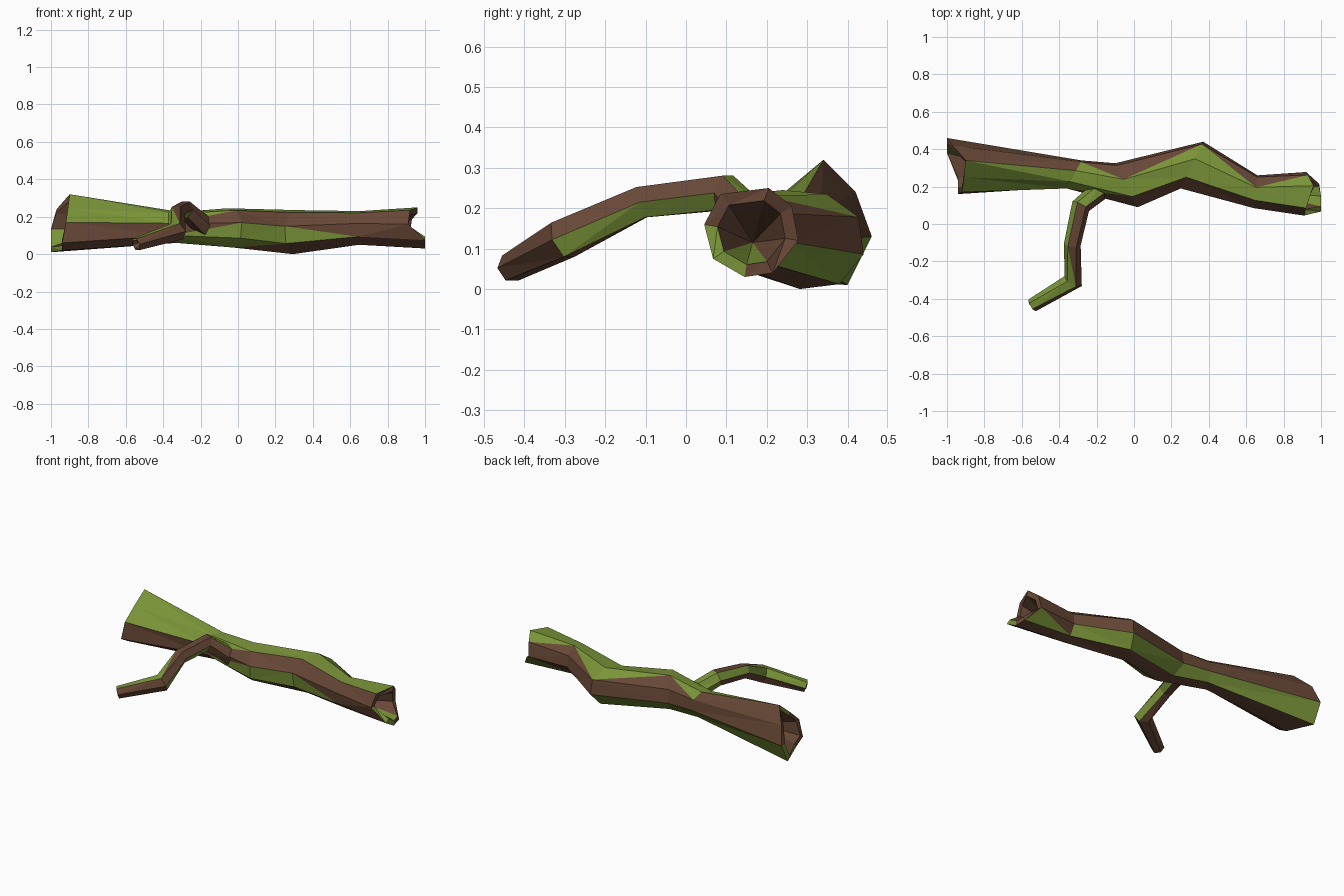
import bpy, bmesh
from math import sin, cos, pi, radians
from mathutils import Vector

if "Cube" in bpy.data.objects:
    bpy.data.objects.remove(bpy.data.objects["Cube"], do_unlink=True)


def material(name, colour):
    mat = bpy.data.materials.new(name)
    mat.use_nodes = True
    mat.diffuse_color = colour
    bsdf = mat.node_tree.nodes["Principled BSDF"]
    bsdf.inputs["Base Color"].default_value = colour
    bsdf.inputs["Roughness"].default_value = 0.9
    return mat


BARK = material("brown bark", (0.135, 0.063, 0.037, 1))
MOSS = material("green moss", (0.195, 0.296, 0.04, 1))


def add_face(bm, verts, mossy):
    bm.faces.new(verts).material_index = int(mossy)


def bridge(bm, a, b, pattern):
    """Join two rings, one letter per side: M moss, b bark, and
    p, P, q, Q for a side split diagonally with one half mossy."""
    n = len(a)
    for i, letter in enumerate(pattern):
        j = (i + 1) % n
        if letter in "Mb":
            add_face(bm, (a[i], a[j], b[j], b[i]), letter == "M")
        elif letter in "pP":
            add_face(bm, (a[i], a[j], b[j]), letter == "p")
            add_face(bm, (a[i], b[j], b[i]), letter == "P")
        else:
            add_face(bm, (a[j], b[j], b[i]), letter == "q")
            add_face(bm, (a[j], b[i], a[i]), letter == "Q")


def hollow(bm, ring, apex, scale, rim_pattern, inner_pattern):
    """Rim and conical hollow closing an open end."""
    centre = sum((v.co for v in ring), Vector()) / len(ring)
    inner = []
    for v in ring:
        p = centre.lerp(v.co, scale)
        p.x = v.co.x
        inner.append(bm.verts.new(p))
    bridge(bm, ring, inner, rim_pattern)
    tip = bm.verts.new(apex)
    for i, letter in enumerate(inner_pattern):
        add_face(bm, (inner[i], inner[(i + 1) % len(inner)], tip), letter == "M")


def finish(bm, name):
    bmesh.ops.triangulate(bm, faces=[f for f in bm.faces if len(f.verts) > 3])
    bmesh.ops.recalc_face_normals(bm, faces=bm.faces)
    mesh = bpy.data.meshes.new(name)
    bm.to_mesh(mesh)
    bm.free()
    mesh.materials.append(BARK)
    mesh.materials.append(MOSS)
    bpy.context.collection.objects.link(bpy.data.objects.new(name, mesh))


def oval(x, skew, y0, y1, z0, z1):
    """Eight-sided slanted section filling the given y and z range."""
    points = []
    for k in range(8):
        a = radians(45 * k - 15)
        c, s = cos(a) / cos(radians(15)), sin(a) / cos(radians(15))
        points.append((x + skew * c, (y0 + y1 + (y1 - y0) * c) / 2,
                       (z0 + z1 + (z1 - z0) * s) / 2))
    return points


# Trunk: ragged ends with slanted sections between, starting at the back
left_end = [(-1, .46, .13), (-.97, .42, .24), (-.9, .34, .32), (-.91, .25, .245),
            (-.92, .17, .17), (-.94, .16, .06), (-.94, .23, .02), (-1, .4, .01)]
right_end = [(.92, .278, .12), (.93, .262, .205), (.96, .205, .25), (.92, .085, .235),
             (.91, .045, .16), (1, .067, .075), (1, .145, .03), (.99, .215, .04)]
sections = [
    left_end,
    oval(-.32, .04, .19, .34, .06, .225),
    oval(-.04, -.06, .09, .325, .035, .245),
    oval(.31, .06, .19, .44, 0, .235),
    oval(.65, .01, .085, .26, .05, .23),
    right_end,
]
patterns = ["bbMMbbbM", "bpMQqMbM", "bqMbMQbM", "bpMbpbbM", "bqMbbbbP"]

bm = bmesh.new()
rings = [[bm.verts.new(p) for p in pts] for pts in sections]
for a, b, pattern in zip(rings, rings[1:], patterns):
    bridge(bm, a, b, pattern)
hollow(bm, rings[0], (-.7, .3, .14), .8, "bbMbbbMM", "bbbbbbbM")
hollow(bm, rings[-1], (.7, .165, .115), .72, "bbbbMMbb", "bbbbbMMb")
finish(bm, "trunk")

# Branch: tapering six-sided tube that rises out of the trunk and droops
path = [Vector(p) for p in [(-.17, .19, .14), (-.285, .095, .238), (-.33, -.11, .215),
                            (-.325, -.305, .122), (-.545, -.435, .052)]]
radii = [.055, .051, .045, .053, .037]
patterns = ["MMbbbM", "MbbMbb", "MPbMbb", "MMbbbb"]
bm = bmesh.new()
tube = []
for i, (p, r) in enumerate(zip(path, radii)):
    before = (p - path[max(i - 1, 0)]).normalized()
    after = (path[min(i + 1, len(path) - 1)] - p).normalized()
    along = (before + after).normalized()
    side = along.cross(Vector((0, 0, 1))).normalized()
    up = side.cross(along)
    tube.append([bm.verts.new(p + r * (side * cos(k * pi / 3) + up * sin(k * pi / 3)))
                 for k in range(6)])
for a, b, pattern in zip(tube, tube[1:], patterns):
    bridge(bm, a, b, pattern)
bm.faces.new(tube[0])
hollow(bm, tube[-1], path[-1].lerp(path[-2], .2), .7, "bMbbbb", "bbbbbb")
finish(bm, "branch")
